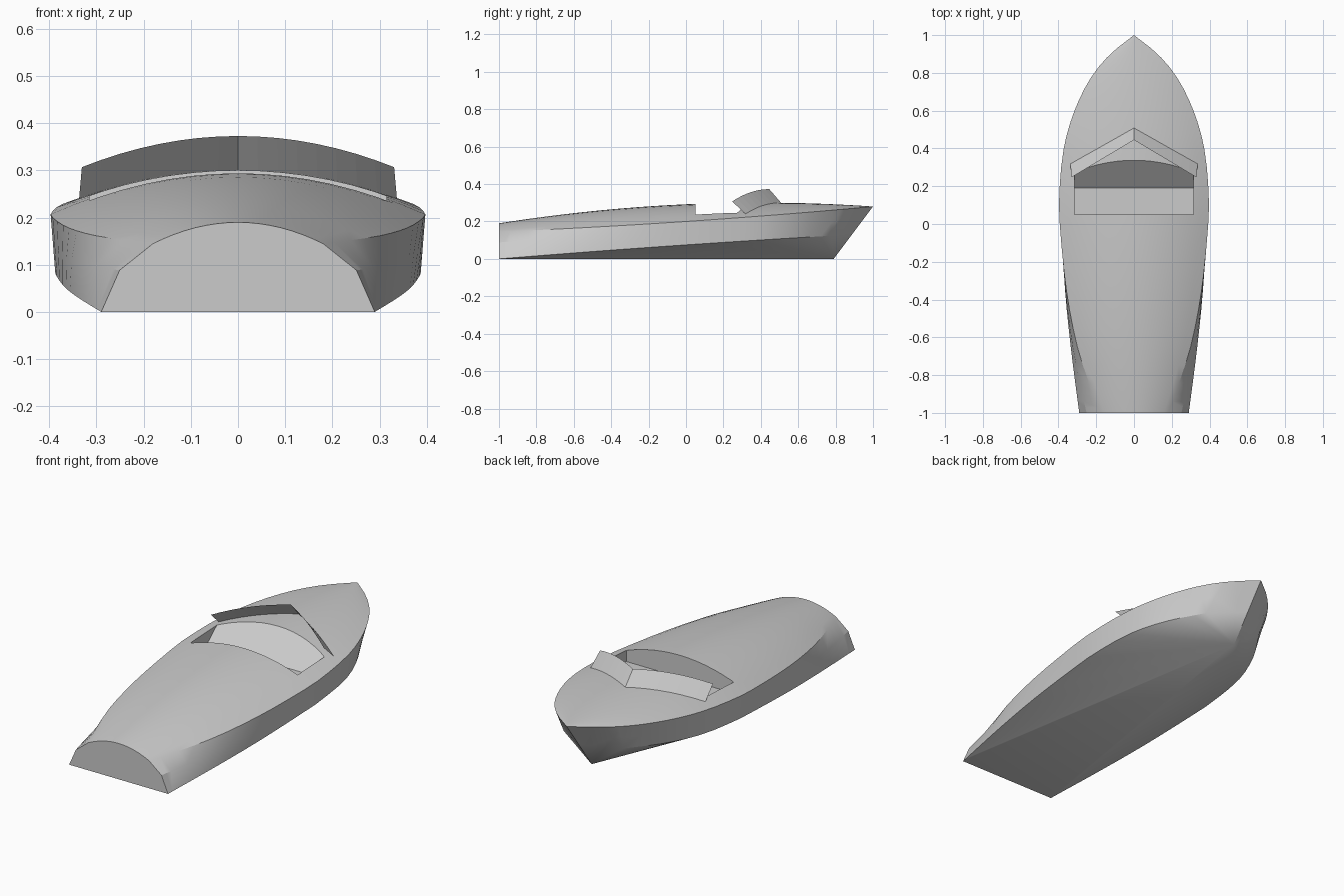
import bpy, bmesh

cube = bpy.data.objects.get("Cube")
if cube:
    bpy.data.objects.remove(cube, do_unlink=True)

grey = bpy.data.materials.new("hull_grey")
grey.use_nodes = True
COLOUR = (0.6, 0.6, 0.6, 1)
grey.diffuse_color = COLOUR
grey.node_tree.nodes["Principled BSDF"].inputs["Base Color"].default_value = COLOUR


def make_object(name, bm):
    mesh = bpy.data.meshes.new(name)
    bm.to_mesh(mesh)
    bm.free()
    mesh.materials.append(grey)
    obj = bpy.data.objects.new(name, mesh)
    bpy.context.collection.objects.link(obj)
    return obj


def activate(obj):
    bpy.ops.object.select_all(action='DESELECT')
    obj.select_set(True)
    bpy.context.view_layer.objects.active = obj


def curve_through(points, y):
    """Smooth value at y through (y, value) points."""
    for i in range(len(points) - 1):
        (ya, a), (yb, b) = points[i], points[i + 1]
        if y <= yb:
            break
    before, after = points[max(i - 1, 0)], points[min(i + 2, len(points) - 1)]
    h = yb - ya
    t = (y - ya) / h
    ma = (b - before[1]) / (yb - before[0]) * h
    mb = (after[1] - a) / (after[0] - ya) * h
    return ((2*t**3 - 3*t**2 + 1) * a + (t**3 - 2*t**2 + t) * ma
            + (3*t**2 - 2*t**3) * b + (t**3 - t**2) * mb)


# Half widths of the deck edge and of the chine along the boat
DECK_EDGE = [(-1, .18), (-.95, .2), (-.88, .225), (-.65, .3), (-.35, .358), (0, .393),
             (.15, .396), (.4, .372), (.6, .315), (.775, .228), (.9, .125), (1, 0)]
CHINE = [(-1, .29), (-.65, .335), (-.35, .365), (0, .384), (.15, .386), (.4, .36),
         (.6, .285), (.775, .174)]
KEEL_NOSE = (0, .79, 0)
CHINE_END = .775


def edge_height(y):
    return .2 + .0675 * y + .0125 * y * y


def crown_height(y):
    return .292 + .045 * y - .057 * y * y


def deck_height(x, y):
    t = min(abs(x) / max(curve_through(DECK_EDGE, y), .001), 1)
    return edge_height(y) + max(crown_height(y) - edge_height(y), 0) * (1 - t * t)


def chine_point(y):
    if y > .92:
        return KEEL_NOSE
    y = min(y, CHINE_END)
    return (curve_through(CHINE, y), y, .075 + .068 * y - .007 * y * y)


def section(y):
    """Cross-section from one chine over the deck to the other."""
    w = curve_through(DECK_EDGE, y)
    chine = chine_point(y)
    bulge = .016 * max(-y, 0) ** 2
    middle = ((chine[0] + w) / 2 + bulge, (chine[1] + y) / 2,
              (chine[2] + edge_height(y)) / 2 + bulge)
    deck = [(w * i / 8, y, deck_height(w * i / 8, y)) for i in range(8, 0, -1)]
    side = [chine, middle] + deck
    return side + [(0, y, deck_height(0, y))] + [(-x, v, z) for x, v, z in reversed(side)]


# Hull: lofted sections, flat transom and a bottom fanned from the nose of the keel
stations = [-1, -.97, -.94, -.9, -.84, -.75, -.65, -.55, -.45, -.35, -.25, -.12, 0, .1, .2,
            .3, .4, .47, .54, .6, .66, .72, CHINE_END, .83, .88, .93, .97, 1]
bm = bmesh.new()
rows = [[bm.verts.new(p) for p in section(y)] for y in stations]
for near, far in zip(rows, rows[1:]):
    for k in range(len(near) - 1):
        bm.faces.new((near[k], near[k + 1], far[k + 1], far[k]))
bm.faces.new(rows[0])
nose = bm.verts.new(KEEL_NOSE)
bm.faces.new((rows[0][0], rows[0][-1], nose))
for i in range(stations.index(CHINE_END)):
    for k in (0, -1):
        bm.faces.new((rows[i][k], rows[i + 1][k], nose))
bmesh.ops.remove_doubles(bm, verts=bm.verts, dist=.0001)
bmesh.ops.dissolve_degenerate(bm, edges=bm.edges, dist=.0001)
bmesh.ops.recalc_face_normals(bm, faces=bm.faces)
hull = make_object("hull", bm)

# Cockpit well: box with a sloping front, cut out of the deck
bm = bmesh.new()
profile = [(.05, .177), (.19, .177), (.456, .4), (.05, .4)]
ends = [[bm.verts.new((x, y, z)) for y, z in profile] for x in (-.315, .315)]
for end in ends:
    bm.faces.new(end)
for k in range(4):
    n = (k + 1) % 4
    bm.faces.new((ends[0][k], ends[0][n], ends[1][n], ends[1][k]))
bmesh.ops.recalc_face_normals(bm, faces=bm.faces)
cutter = make_object("cockpit_cutter", bm)
cutter.hide_render = True

cut = hull.modifiers.new("cockpit", 'BOOLEAN')
cut.operation = 'DIFFERENCE'
cut.solver = 'EXACT'
cut.object = cutter
activate(hull)
bpy.ops.object.modifier_apply(modifier=cut.name)
bpy.data.objects.remove(cutter, do_unlink=True)
bpy.ops.object.shade_smooth_by_angle(angle=.45)

# Windscreen: two raked flat panes meeting on the centre line
bm = bmesh.new()
STEPS = 8
panes = []
for i in range(-STEPS, STEPS + 1):
    t = i / STEPS
    xb, yb = .337 * t, .51 - .19 * abs(t)
    base = bm.verts.new((xb, yb, deck_height(xb, yb) - .002))
    top = bm.verts.new((.331 * t, .445 - .198 * abs(t), .373 - .066 * t * t))
    panes.append((base, top))
for (b0, t0), (b1, t1) in zip(panes, panes[1:]):
    bm.faces.new((b1, b0, t0, t1))
make_object("windscreen", bm)
